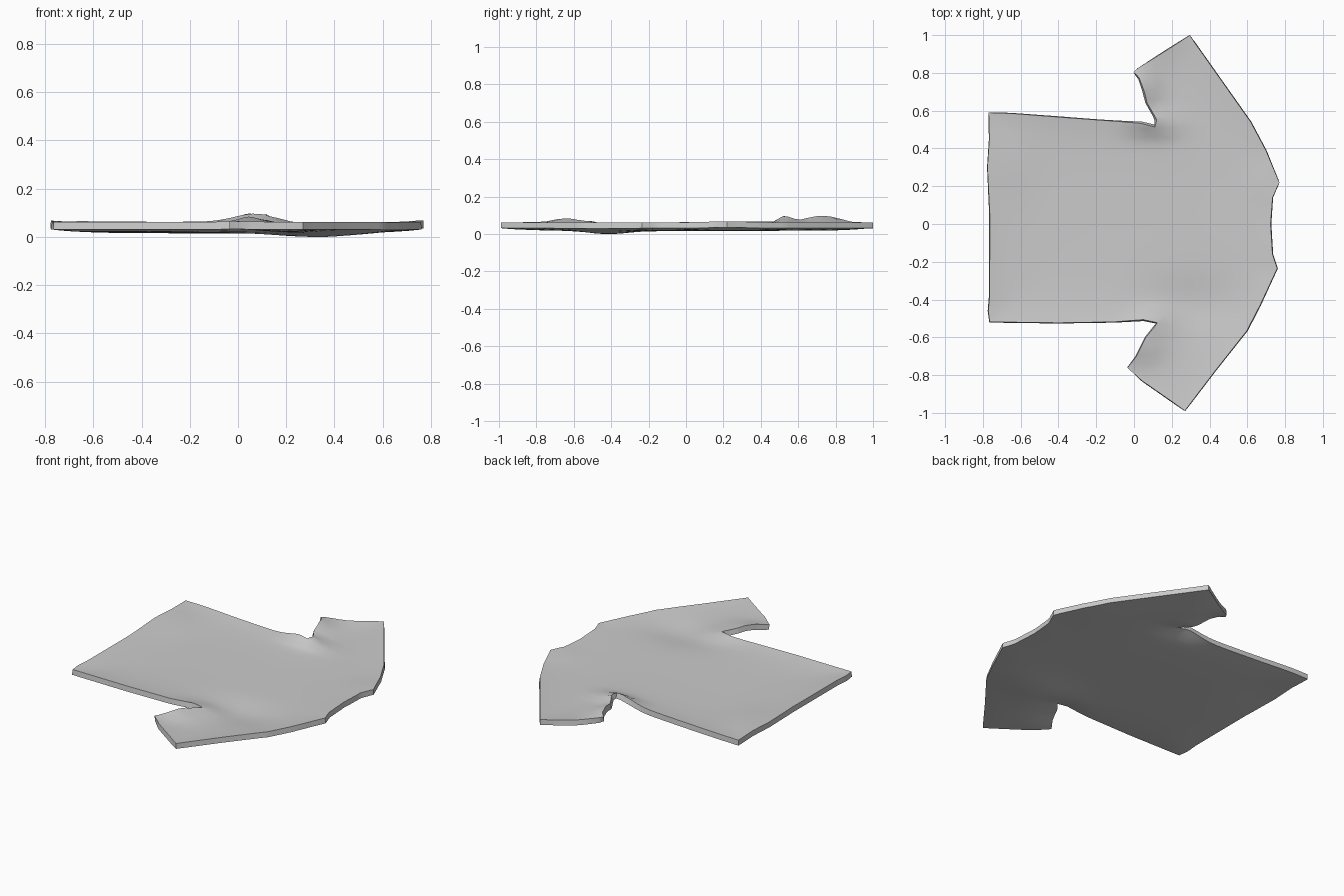
import bpy, bmesh, math
from mathutils import Vector
from mathutils.geometry import intersect_point_line

default_cube = bpy.data.objects.get("Cube")
if default_cube:
    bpy.data.objects.remove(default_cube, do_unlink=True)

# Outline of the garment, listed by edge
back_side = [(-.77, .59), (-.65, .587), (-.2, .553), (.04, .537), (.11, .52)]
back_cuff = [(.115, .55), (.1, .58), (.065, .64), (.05, .7), (.025, .77), (0, .8), (.02, .825)]
back_shoulder = [(.295, 1), (.62, .54), (.7, .39), (.77, .22)]
neckline = [(.735, .14), (.725, 0), (.735, -.16), (.76, -.235)]
front_shoulder = [(.67, -.43), (.6, -.565), (.43, -.78), (.27, -.99)]
front_cuff = [(.04, -.83), (-.035, -.76), (.01, -.7), (.06, -.6), (.12, -.525)]
front_side = [(.05, -.51), (-.1, -.52), (-.4, -.525), (-.765, -.52)]
hem = [(-.773, -.46), (-.766, -.38), (-.765, .05), (-.777, .3), (-.767, .45)]
outline = [Vector((x, y, 0)) for x, y in back_side + back_cuff + back_shoulder
           + neckline + front_shoulder + front_cuff + front_side + hem]
thickness = .032

# Folds and hollows: x, y, height, radius along x, radius along y
folds = [(.03, .72, .036, .09, .13), (.09, .53, .032, .13, .05),
         (.04, -.64, .022, .1, .1), (.12, -.5, .012, .1, .06),
         (-.65, .35, .009, .15, .2), (.3, -.42, -.018, .25, .14),
         (.7, .22, .008, .1, .1)]


def edge_distance(point):
    nearest = math.inf
    for i, start in enumerate(outline):
        end = outline[(i + 1) % len(outline)]
        _, t = intersect_point_line(point, start, end)
        foot = start.lerp(end, min(max(t, 0), 1))
        nearest = min(nearest, (point - foot).length)
    return nearest


def cloth_height(point):
    # The cloth curls up towards its edges
    height = .033 + .016 * math.exp(-edge_distance(point) / .12)
    for x, y, rise, rx, ry in folds:
        height += rise * math.exp(-((point.x - x) / rx) ** 2 - ((point.y - y) / ry) ** 2)
    return height


def cut_grid(bm, axis, step):
    count = int(1 / step)
    for i in range(-count, count + 1):
        bmesh.ops.bisect_plane(bm, geom=bm.verts[:] + bm.edges[:] + bm.faces[:],
                               dist=.0001, plane_co=axis * (i * step + .013), plane_no=axis)


# Cloth sheet: fill the outline, divide it, then raise the folds
bm = bmesh.new()
bm.faces.new([bm.verts.new(p) for p in reversed(outline)])
cut_grid(bm, Vector((1, 0, 0)), .05)
cut_grid(bm, Vector((0, 1, 0)), .05)
heights = [cloth_height(v.co) for v in bm.verts]
for v, height in zip(bm.verts, heights):
    v.co.z = height
bm.normal_update()
mesh = bpy.data.meshes.new("shirt")
bm.to_mesh(mesh)
bm.free()
shirt = bpy.data.objects.new("shirt", mesh)
bpy.context.collection.objects.link(shirt)

# Cloth thickness
bpy.ops.object.select_all(action="DESELECT")
shirt.select_set(True)
bpy.context.view_layer.objects.active = shirt
solid = shirt.modifiers.new("thickness", "SOLIDIFY")
solid.thickness = thickness
solid.offset = 0
bpy.ops.object.modifier_apply(modifier=solid.name)

# Rest the lowest point on the ground
lowest = min(v.co.z for v in shirt.data.vertices)
for v in shirt.data.vertices:
    v.co.z -= lowest

# Plain grey cloth
grey = (.6, .6, .6, 1)
cloth = bpy.data.materials.new("grey cloth")
cloth.use_nodes = True
cloth.diffuse_color = grey
cloth.node_tree.nodes["Principled BSDF"].inputs["Base Color"].default_value = grey
shirt.data.materials.append(cloth)
bpy.ops.object.shade_smooth_by_angle(angle=math.radians(35))
